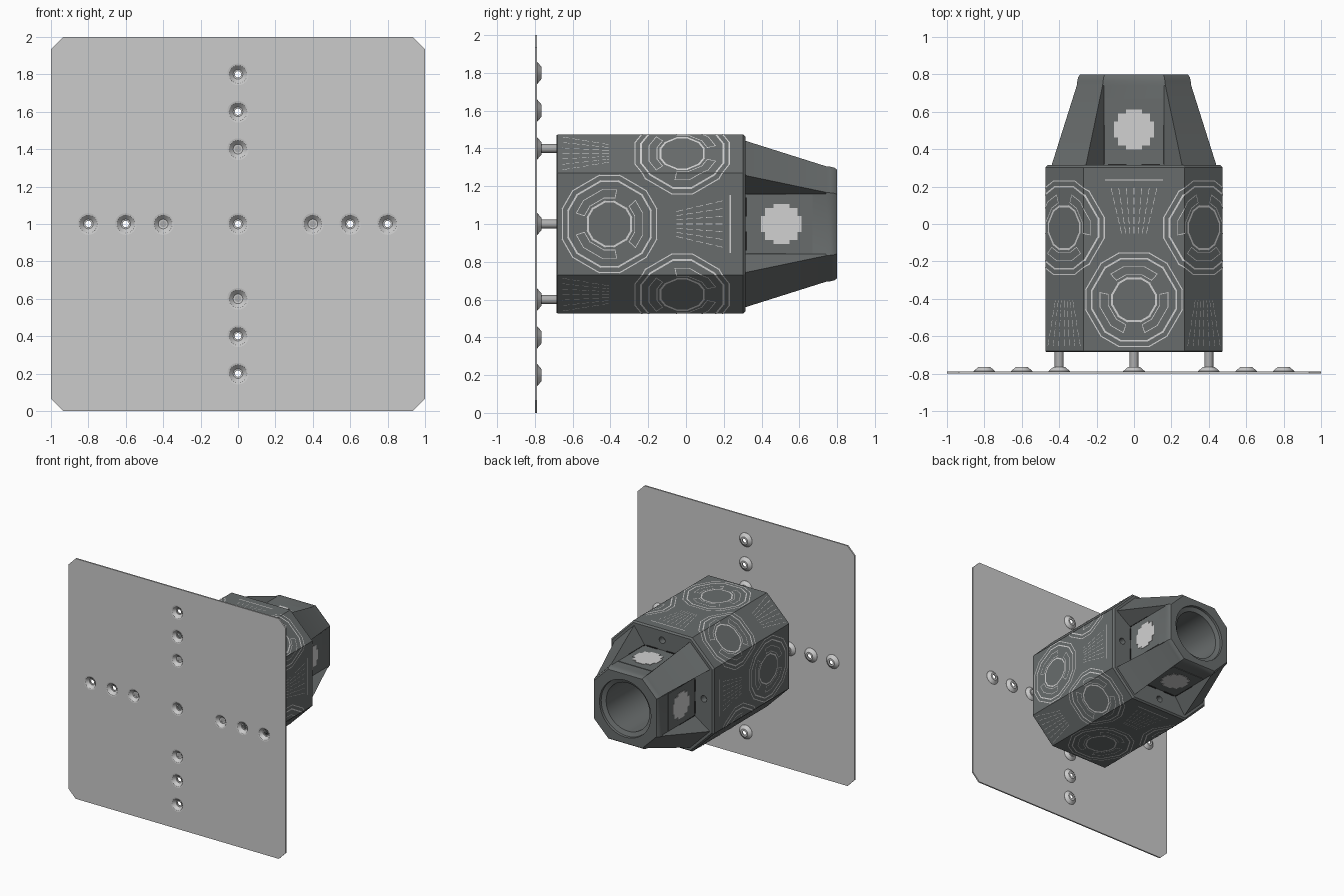
import bpy, bmesh, math
from mathutils import Matrix, Vector

cube = bpy.data.objects.get("Cube")
if cube:
    bpy.data.objects.remove(cube, do_unlink=True)

AXIS = Vector((0, 0, 1))      # the long axis runs along y at this height


def material(name, r, g, b):
    m = bpy.data.materials.new(name)
    m.use_nodes = True
    m.diffuse_color = (r, g, b, 1)
    m.node_tree.nodes["Principled BSDF"].inputs["Base Color"].default_value = (r, g, b, 1)
    return m


LIGHT = material("light grey plate", 0.6, 0.6, 0.6)
DARK = material("dark grey casing", 0.14, 0.152, 0.152)
WHITE = material("pale marking", 0.64, 0.64, 0.64)
STEEL = material("steel post", 0.42, 0.42, 0.42)
SEAM = material("black seam", 0.02, 0.02, 0.02)


def finish(bm, name, mat, normals=True):
    if normals:
        bmesh.ops.recalc_face_normals(bm, faces=bm.faces)
    me = bpy.data.meshes.new(name)
    bm.to_mesh(me)
    bm.free()
    me.materials.append(mat)
    ob = bpy.data.objects.new(name, me)
    bpy.context.collection.objects.link(ob)
    return ob


def select(ob):
    bpy.ops.object.select_all(action='DESELECT')
    ob.select_set(True)
    bpy.context.view_layer.objects.active = ob


def smooth(ob):
    select(ob)
    bpy.ops.object.shade_smooth_by_angle(angle=math.radians(30))


def cut(ob, cutter):
    cutter.hide_render = True
    mod = ob.modifiers.new("cut", 'BOOLEAN')
    mod.operation, mod.solver, mod.object = 'DIFFERENCE', 'EXACT', cutter
    select(ob)
    bpy.ops.object.modifier_apply(modifier=mod.name)
    bpy.data.objects.remove(cutter, do_unlink=True)


def bridge(bm, a, b):
    for i in range(len(a)):
        j = (i + 1) % len(a)
        bm.faces.new((a[i], a[j], b[j], b[i]))


def loft(bm, sections):
    """Closed solid through (y, outline) sections around the axis."""
    loops = [[bm.verts.new((x, y, 1 + z)) for x, z in pts] for y, pts in sections]
    for a, b in zip(loops, loops[1:]):
        bridge(bm, a, b)
    bm.faces.new(loops[0])
    bm.faces.new(loops[-1])


def lathe(bm, profile, cx=0, cz=0, n=24, ring=False):
    """Turn (radius, y) points; a ring profile closes on itself."""
    circle = [(math.cos(i * math.tau / n), math.sin(i * math.tau / n)) for i in range(n)]
    if not ring:
        loft(bm, [(y, [(cx + r * c, cz + r * s) for c, s in circle]) for r, y in profile])
        return
    loops = [[bm.verts.new((cx + r * c, y, 1 + cz + r * s)) for c, s in circle] for r, y in profile]
    for a, b in zip(loops, loops[1:] + loops[:1]):
        bridge(bm, a, b)


def fourfold(pts):
    """Repeat one clockwise run of points on all four sides."""
    out = []
    for k in range(4):
        for x, z in pts:
            for _ in range(k):
                x, z = z, -x
            out.append((x, z))
    return out


def box(bm, x0, x1, y0, y1, z0, z1):
    m = Matrix.Translation(((x0 + x1) / 2, (y0 + y1) / 2, (z0 + z1) / 2))
    bmesh.ops.create_cube(bm, size=1, matrix=m @ Matrix.Diagonal((x1 - x0, y1 - y0, z1 - z0, 1)))


# Mounting plate with clipped corners and stamped dimples
spots = [(0, 0)] + [p for d in (0.4, 0.6, 0.8) for p in ((d, 0), (-d, 0), (0, d), (0, -d))]
bm = bmesh.new()
outline = fourfold([(-0.935, 1), (0.935, 1)])
loft(bm, [(-0.8, outline), (-0.788, outline)])
plate = finish(bm, "mounting_plate", LIGHT)
bm = bmesh.new()
for x, z in spots:
    lathe(bm, [(0.058, -0.82), (0.058, -0.77)], x, z)
cut(plate, finish(bm, "dimple_cutter", LIGHT))
bm = bmesh.new()
for x, z in spots:
    lathe(bm, [(0.058, -0.8), (0.048, -0.798), (0.026, -0.775), (0.017, -0.774),
               (0.017, -0.765), (0.032, -0.765), (0.058, -0.787)], x, z, ring=True)
smooth(finish(bm, "plate_dimples", LIGHT))

# Posts between plate and casing
bm = bmesh.new()
for x, z in spots[1:5]:
    lathe(bm, [(0.024, -0.772), (0.024, -0.67)], x, z, 16)
smooth(finish(bm, "posts", STEEL))

# Eight-sided casing
HALF, FLAT = 0.474, 0.27


def octagon(scale=1):
    return fourfold([(-FLAT * scale, HALF * scale), (FLAT * scale, HALF * scale)])


bm = bmesh.new()
loft(bm, [(-0.685, octagon(0.99)), (-0.68, octagon()), (0.302, octagon()), (0.315, octagon(0.975))])
casing = finish(bm, "casing", DARK)


def bore():
    b = bmesh.new()
    lathe(b, [(0.2, -0.9), (0.2, 0.765), (0.235, 0.78), (0.245, 0.9)], n=48)
    return finish(b, "bore_cutter", DARK)


cut(casing, bore())
bm = bmesh.new()
for x, z in fourfold([(0, 0.385)]):
    lathe(bm, [(0.027, 0.26), (0.027, 0.4)], x, z, 16)
cut(casing, finish(bm, "wall_hole_cutter", DARK))

# Tapered nose: four corner ribs with sunken flats between them
FLOOR = 0.302


def nose_outline(edge, reach, scale=1):
    run = [(-0.16, FLOOR), (0.16, FLOOR), (edge, reach), (reach, edge)]
    return [(x * scale, z * scale) for x, z in fourfold(run)]


bm = bmesh.new()
loft(bm, [(0.3, nose_outline(0.26, 0.445)), (0.74, nose_outline(0.168, 0.306)),
          (0.765, nose_outline(0.165, 0.303)), (0.785, nose_outline(0.165, 0.303, 0.985)),
          (0.8, nose_outline(0.165, 0.303, 0.95))])
nose = finish(bm, "nose", DARK)
cut(nose, bore())
for ob in (casing, nose):
    smooth(ob)


# Access panels, their seams and stepped round marks, one per side
def on_sides(name, mat, build):
    bm = bmesh.new()
    for k in range(4):
        part = bmesh.new()
        build(part)
        part.transform(Matrix.Translation(AXIS) @ Matrix.Rotation(k * math.pi / 2, 4, 'Y'))
        me = bpy.data.meshes.new("part")
        part.to_mesh(me)
        part.free()
        bm.from_mesh(me)
        bpy.data.meshes.remove(me)
    return finish(bm, name, mat)


def seams(b):
    for s in (-1, 1):
        box(b, s * 0.157 - 0.002, s * 0.157 + 0.002, 0.32, 0.53, FLOOR, FLOOR + 0.006)
        box(b, s * 0.09 - 0.05, s * 0.09 + 0.05, 0.316, 0.322, FLOOR, FLOOR + 0.006)


def round_mark(b):
    rows, r = 10, 0.107
    step = 2 * r / rows
    for i in range(rows):
        mid = abs(i + 0.5 - rows / 2) * step
        w = max(2, round(math.sqrt(r * r - mid * mid) / step)) * step
        y = 0.505 - r + i * step
        box(b, -w, w, y, y + step, FLOOR, FLOOR + 0.007)


on_sides("access_panels", DARK,
         lambda b: box(b, -0.155, 0.155, 0.34, 0.67, FLOOR - 0.01, FLOOR + 0.004))
on_sides("panel_seams", SEAM, seams)
on_sides("panel_marks", WHITE, round_mark)

# Line decoration, laid out flat as (distance round the casing, y) and then wrapped
ring_pts = [Vector(p) for p in octagon(1.005)]
CHAMFER = (HALF - FLAT) * math.sqrt(2)
PITCH = 2 * FLAT + CHAMFER
deco = bmesh.new()


def line(pts, width, closed=False):
    pts = [Vector(p) for p in pts]
    for a, b in zip(pts, pts[1:] + pts[:1] if closed else pts[1:]):
        d = (b - a).normalized() * width / 2
        n = Vector((-d.y, d.x))
        quad = [a - d - n, b + d - n, b + d + n, a - d + n]
        deco.faces.new([deco.verts.new((p.x, p.y, 0)) for p in quad])


def polar(c, r, deg):
    return (c[0] + r * math.cos(math.radians(deg)), c[1] + r * math.sin(math.radians(deg)))


def hexagon(c, r, width):
    line([polar(c, r, 60 * k + d) for k in range(6) for d in (-12, 12)], width, True)


for k in range(8):
    odd = k % 2
    c = (k * PITCH / 2, -0.02 if odd else -0.405)
    flip = -1 if odd else 1
    for r, w in ((0.262, 0.006), (0.23, 0.009), (0.12, 0.01)):
        hexagon(c, r, w)
    # three petals round the middle
    for mid in (90, 210, 330):
        angles = [mid - 42, mid - 18, mid + 18, mid + 42]
        line([polar(c, 0.185, flip * a) for a in angles]
             + [polar(c, 0.14, flip * a) for a in reversed(angles)], 0.004, True)
    # dashed fan at the free end of each face
    y0, y1 = (-0.41, -0.67) if odd else (-0.05, 0.21)
    for i in range(-3, 4):
        for d in range(5):
            t0, t1 = d / 5, d / 5 + 0.13
            s = [c[0] + i * (0.022 + 0.02 * t) for t in (t0, t1)]
            line([(s[0], y0 + (y1 - y0) * t0), (s[1], y0 + (y1 - y0) * t1)], 0.003)
    if not odd:
        line([(c[0] - 0.15, 0.235), (c[0] + 0.15, 0.235)], 0.007)

# fold lines at the casing edges
for k in range(-1, 5):
    for e in (-FLAT, FLAT):
        bmesh.ops.bisect_plane(deco, geom=deco.verts[:] + deco.edges[:] + deco.faces[:],
                               plane_co=(k * PITCH + e, 0, 0), plane_no=(1, 0, 0))
for v in deco.verts:
    s = (v.co.x + FLAT) % (4 * PITCH)
    side, s = int(s // PITCH), s % PITCH
    i = 2 * side + (s > 2 * FLAT)
    t = s / (2 * FLAT) if s <= 2 * FLAT else (s - 2 * FLAT) / CHAMFER
    p = ring_pts[i % 8].lerp(ring_pts[(i + 1) % 8], t)
    v.co = (p.x, v.co.y, 1 + p.y)
for f in deco.faces:
    f.normal_update()
    out = f.calc_center_median() - AXIS
    out.y = 0
    if f.normal.dot(out) < 0:
        f.normal_flip()
finish(deco, "casing_lines", WHITE, normals=False)
